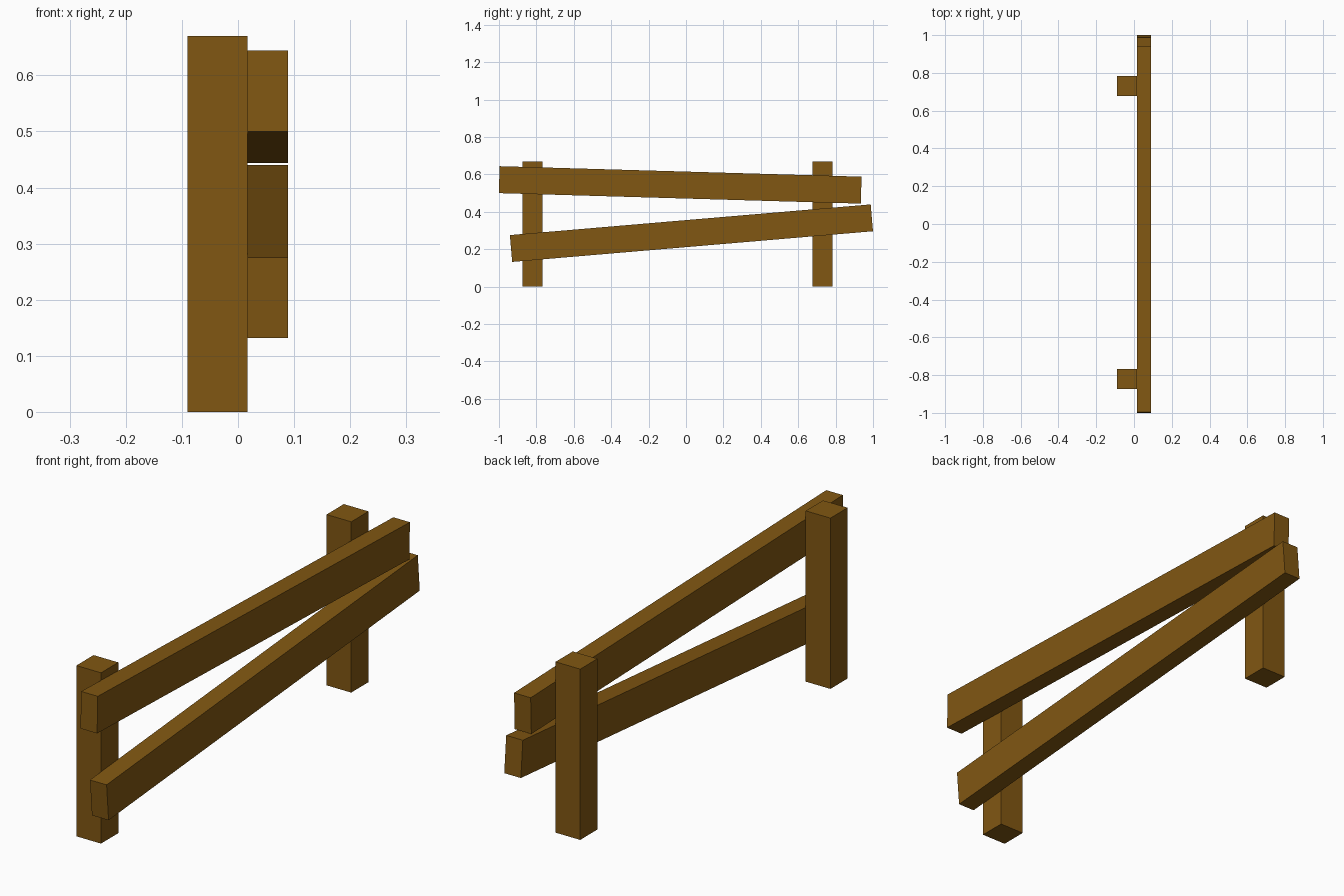
import bpy
from math import radians

if "Cube" in bpy.data.objects:
    bpy.data.objects.remove(bpy.data.objects["Cube"])

wood = bpy.data.materials.new("brown_wood")
wood.diffuse_color = (0.22, 0.095, 0.006, 1)
wood.use_nodes = True
wood.node_tree.nodes["Principled BSDF"].inputs["Base Color"].default_value = wood.diffuse_color


def beam(name, size, center, tilt=0.0):
    """Box of the given size, tilted about the x axis (degrees)."""
    bpy.ops.mesh.primitive_cube_add(size=1, location=center)
    ob = bpy.context.object
    ob.name = name
    ob.scale = size
    ob.rotation_euler.x = radians(tilt)
    bpy.ops.object.transform_apply(location=False, rotation=False, scale=True)
    ob.data.materials.append(wood)
    return ob


# Upright posts
for name, y in (("front_post", -0.82), ("back_post", 0.731)):
    beam(name, (0.107, 0.107, 0.67), (-0.0365, y, 0.335))

# Crooked rails fixed to the right side of the posts
RAIL = (0.072, 1.936, 0.144)
beam("upper_rail", RAIL, (0.053, -0.031, 0.544), -1.66)
beam("lower_rail", RAIL, (0.053, 0.029, 0.286), 4.86)
